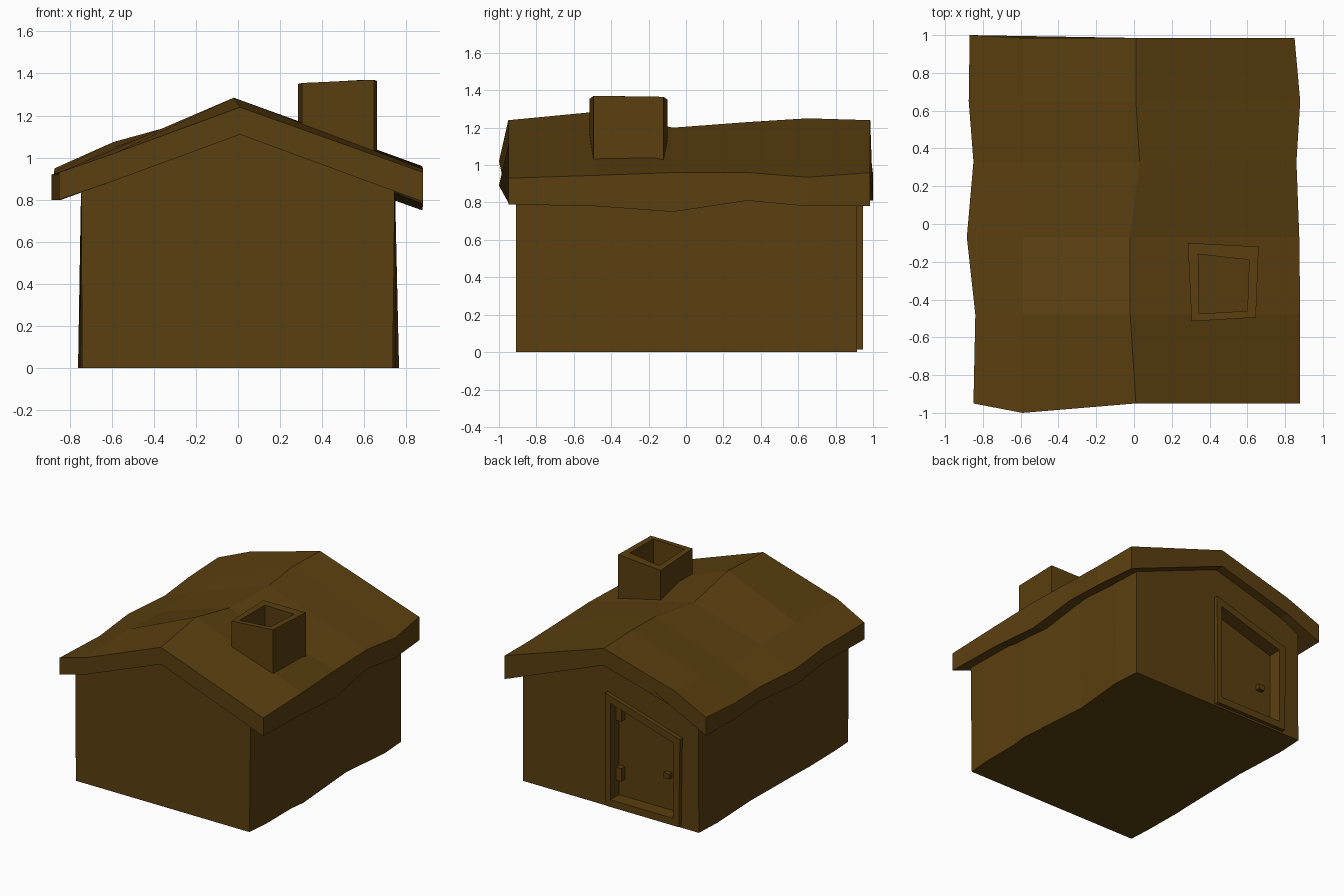
import bpy, bmesh

if "Cube" in bpy.data.objects:
    bpy.data.objects.remove(bpy.data.objects["Cube"])

brown = bpy.data.materials.new("dark brown wood")
brown.diffuse_color = (0.105, 0.05, 0.005, 1)
brown.use_nodes = True
brown.node_tree.nodes["Principled BSDF"].inputs["Base Color"].default_value = brown.diffuse_color


def make(name, bm):
    bmesh.ops.recalc_face_normals(bm, faces=bm.faces)
    me = bpy.data.meshes.new(name)
    bm.to_mesh(me)
    bm.free()
    ob = bpy.data.objects.new(name, me)
    bpy.context.collection.objects.link(ob)
    me.materials.append(brown)
    return ob


def loft(name, rings, closed=False):
    """Skin equal-sized rings; cap the ends, or join last to first when closed."""
    bm = bmesh.new()
    vr = [[bm.verts.new(p) for p in r] for r in rings]
    n = len(rings[0])
    pairs = list(zip(vr, vr[1:])) + ([(vr[-1], vr[0])] if closed else [])
    for a, b in pairs:
        for i in range(n):
            j = (i + 1) % n
            bm.faces.new((a[i], a[j], b[j], b[i]))
    if not closed:
        bm.faces.new(vr[0])
        bm.faces.new(vr[-1])
    return make(name, bm)


def box(name, x0, x1, y0, y1, z0, z1):
    return loft(name, [[(x0, y, z0), (x1, y, z0), (x1, y, z1), (x0, y, z1)]
                       for y in (y0, y1)])


# walls: gabled profile with a slightly wavy plan (y, left x, right x)
stations = [(-0.91, -0.74, 0.735), (-0.74, -0.75, 0.75), (-0.42, -0.755, 0.75),
            (-0.3, -0.75, 0.765), (0.28, -0.74, 0.72), (0.7, -0.76, 0.76),
            (0.915, -0.75, 0.745)]
walls = loft("walls", [[(l, y, 0), (r, y, 0), (0.745, y, 0.89), (0.01, y, 1.125), (-0.745, y, 0.89)]
                       for y, l, r in stations])

# roof: y, left eave (x, top z, bottom z), mid-left z, ridge (x, z), right eave (x, top z, bottom z)
roof_rows = [(-0.95, -0.85, 0.93, 0.80, 1.02, 0.01, 1.24, 0.88, 0.93, 0.79),
             (-0.48, -0.84, 0.92, 0.80, 1.04, -0.02, 1.285, 0.88, 0.945, 0.78),
             (-0.07, -0.885, 0.92, 0.80, 1.02, -0.02, 1.20, 0.875, 0.96, 0.75),
             (0.33, -0.85, 0.92, 0.81, 1.02, 0.03, 1.23, 0.86, 0.96, 0.81),
             (0.65, -0.875, 0.93, 0.81, 1.05, 0.01, 1.25, 0.88, 0.935, 0.78),
             (0.985, -0.87, 0.95, 0.81, 1.075, 0.01, 1.24, 0.85, 0.96, 0.78)]
rings = []
for y, lx, lt, lb, mz, rx, rz, ex, et, eb in roof_rows:
    ym = -1.0 if y < -0.9 else y
    yl = 1.0 if y > 0.9 else y
    rings.append([(lx, yl, lt), (-0.59, ym, mz), (rx, y, rz), (ex, y, et),
                  (ex, y, eb), (rx, y, rz - 0.13), (-0.59, ym, mz - 0.13), (lx, yl, lb)])
loft("roof", rings)

# chimney: open square tube, slightly crooked
outer = [(0.285, -0.10, 1.35), (0.66, -0.12, 1.365), (0.645, -0.495, 1.37), (0.305, -0.515, 1.355)]
inner = [(0.34, -0.16), (0.61, -0.19), (0.60, -0.46), (0.345, -0.475)]
loft("chimney", [[(x, y, z), (ix, iy, z), (ix, iy, 0.98), (x, y, 0.98)]
                 for (x, y, z), (ix, iy) in zip(outer, inner)], closed=True)

# doorway cut into the back wall, with a slanted head
hole = [(-0.02, 0.07), (-0.02, 0.81), (-0.55, 0.65), (-0.55, 0.07)]
cutter = loft("doorway_cutter", [[(x, y, z) for x, z in hole] for y in (0.84, 1.1)])
mod = walls.modifiers.new("doorway", "BOOLEAN")
mod.operation = "DIFFERENCE"
mod.solver = "EXACT"
mod.object = cutter
bpy.context.view_layer.objects.active = walls
bpy.ops.object.modifier_apply(modifier=mod.name)
bpy.data.objects.remove(cutter)

# door frame around the opening
edge = [(0.02, 0.015), (0.025, 0.88), (-0.61, 0.69), (-0.60, 0.015)]
loft("door_frame", [[(x, 0.90, z), (x, 0.945, z), (ix, 0.945, iz), (ix, 0.90, iz)]
                    for (x, z), (ix, iz) in zip(edge, hole)], closed=True)

# hinges and handle
for i, z in enumerate((0.20, 0.66)):
    box(f"hinge_{i + 1}", -0.07, -0.025, 0.83, 0.885, z, z + 0.10)
box("door_handle", -0.47, -0.42, 0.83, 0.875, 0.32, 0.36)
